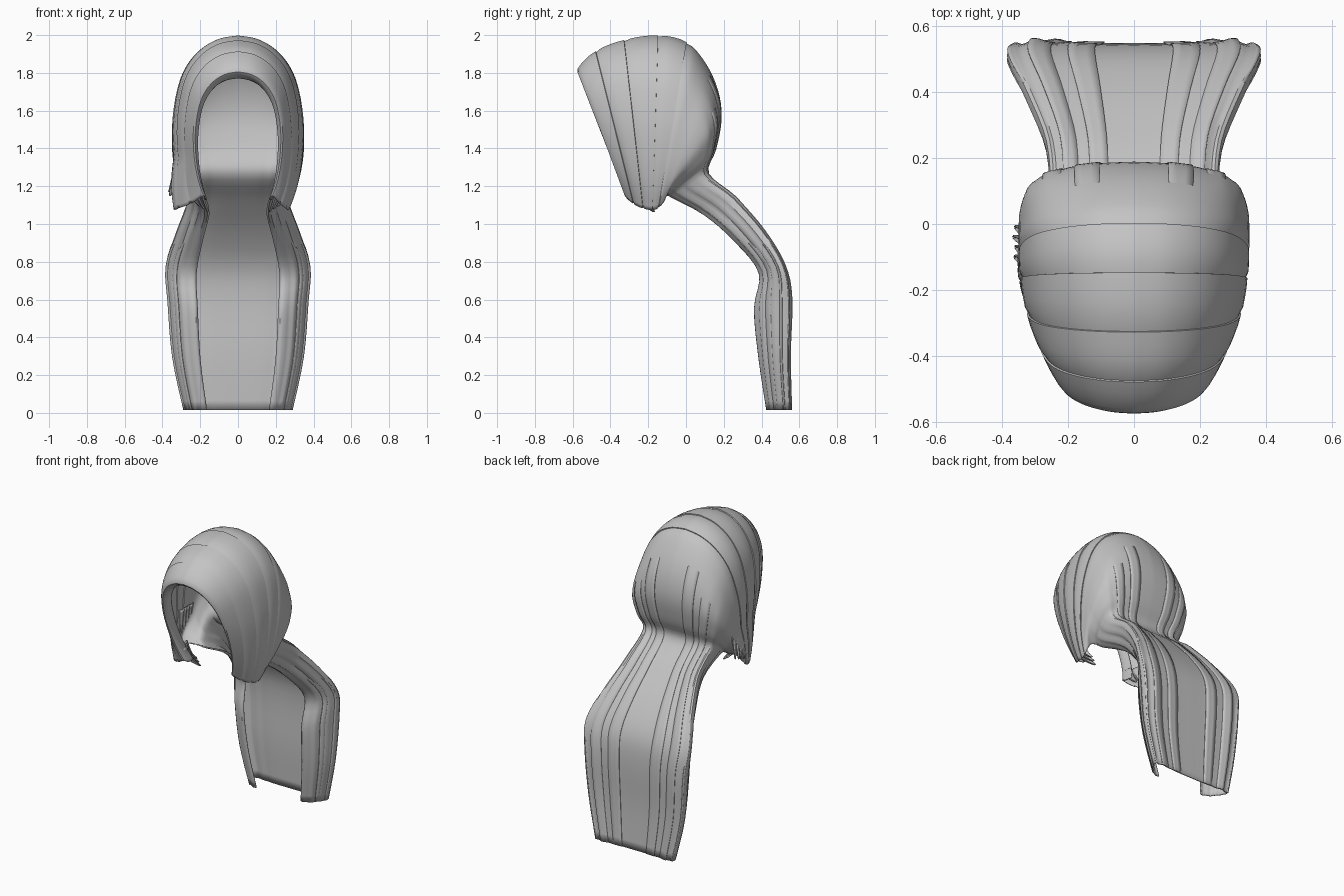
import bpy, bmesh, math, random
from mathutils import Vector

random.seed(4)
cube = bpy.data.objects.get("Cube")
if cube:
    bpy.data.objects.remove(cube)

grey = bpy.data.materials.new("plain_grey")
grey.use_nodes = True
colour = (0.55, 0.55, 0.55, 1)
grey.diffuse_color = colour
grey.node_tree.nodes["Principled BSDF"].inputs["Base Color"].default_value = colour

# Cross sections: back y, z / edge y, z / half width / blend from hood to cape
ROWS = [
    (-.49, 1.775, -.23, 1.13, .225, 0),
    (-.54, 1.785, -.28, 1.13, .215, 0),
    (-.57, 1.82, -.32, 1.15, .235, 0),
    (-.48, 1.91, -.28, 1.11, .28, 0),
    (-.33, 1.97, -.23, 1.085, .32, 0),
    (-.15, 1.995, -.18, 1.075, .34, 0),
    (0, 1.96, -.15, 1.085, .345, 0),
    (.10, 1.85, -.125, 1.11, .345, 0),
    (.165, 1.71, -.115, 1.13, .345, .08),
    (.185, 1.56, -.11, 1.15, .335, .2),
    (.155, 1.40, -.10, 1.155, .30, .35),
    (.115, 1.27, -.08, 1.145, .26, .6),
    (.25, 1.13, .10, 1.05, .265, 1),
    (.40, .96, .26, .91, .325, 1),
    (.51, .78, .39, .74, .38, 1),
    (.54, .60, .365, .55, .37, 1),
    (.535, .30, .39, .28, .345, 1),
    (.545, .015, .43, .015, .285, 1),
]
# Half profiles: width fraction, fraction from back to edge
HOOD = [(0, 0), (.3, .02), (.58, .08), (.8, .18), (.93, .31),
        (1, .5), (.98, .7), (.9, .87), (.78, 1)]
CAPE = [(0, 0), (.3, 0), (.58, -.03), (.83, -.07), (.99, .03),
        (.96, .3), (.86, .6), (.75, .9), (.58, 1)]


def spline(points, steps):
    """Smooth curve through tuples of any length."""
    out = []
    last = len(points) - 1
    for i in range(last):
        a, b = points[max(i - 1, 0)], points[i]
        c, d = points[i + 1], points[min(i + 2, last)]
        for n in range(steps):
            t = n / steps
            out.append(tuple(
                q + .5 * t * (r - p + t * (2 * p - 5 * q + 4 * r - s
                                           + t * (3 * (q - r) + s - p)))
                for p, q, r, s in zip(a, b, c, d)))
    out.append(tuple(points[-1]))
    return out


hood_half, cape_half = spline(HOOD, 4), spline(CAPE, 4)
COLS = len(hood_half)


def surface_point(row, col, side, lift=0):
    """Point on the garment; lift pushes it out from the surface."""
    by, bz, ey, ez, width, k = row
    k = min(max(k, 0), 1)
    hx, hs = hood_half[col]
    cx, cs = cape_half[col]
    x, s = hx + (cx - hx) * k, hs + (cs - hs) * k
    # pleats toward the cape sides, a wider lower edge on the right of the hood
    s += .04 * k * math.sin(col * 1.5) * min(1, max(0, col - 5) / 8)
    if side < 0:
        x += .2 * (1 - k) * max(0, (s - .7) / .3) * min(1, max(0, width - .24) * 12)
    p = Vector((side * width * x, by + (ey - by) * s, bz + (ez - bz) * s))
    if lift:
        inner = Vector((p.x * .6, (by + ey) / 2, (bz + ez) / 2))
        middle = Vector((0, -.12, 1.5)) * (1 - k) + inner * k
        p += (p - middle).normalized() * lift
    return p


def finish(name, bm, thickness):
    bmesh.ops.recalc_face_normals(bm, faces=bm.faces)
    mesh = bpy.data.meshes.new(name)
    bm.to_mesh(mesh)
    bm.free()
    mesh.materials.append(grey)
    obj = bpy.data.objects.new(name, mesh)
    bpy.context.collection.objects.link(obj)
    solid = obj.modifiers.new("thickness", 'SOLIDIFY')
    solid.thickness, solid.offset = thickness, 0
    bpy.ops.object.select_all(action='DESELECT')
    obj.select_set(True)
    bpy.context.view_layer.objects.active = obj
    bpy.ops.object.shade_smooth_by_angle(angle=math.radians(35))


def sheet(name, grid, thickness):
    bm = bmesh.new()
    rows = [[bm.verts.new(p) for p in line] for line in grid]
    for a, b in zip(rows, rows[1:]):
        for i in range(len(a) - 1):
            bm.faces.new((a[i], a[i + 1], b[i + 1], b[i]))
    finish(name, bm, thickness)


# Hood and cape as one lofted sheet, with shallow bands over the front of the hood
STEPS = 4
path = spline(ROWS, STEPS)
both_sides = [(c, -1) for c in range(COLS - 1, 0, -1)] + [(c, 1) for c in range(COLS)]
grid = []
for n, row in enumerate(path):
    grid.append([surface_point(row, c, s) for c, s in both_sides])
    if n % STEPS == 0 and 3 <= n // STEPS <= 6:
        grid.append([surface_point(row, c, s, -.006) for c, s in both_sides])
sheet("hood_and_cape", grid, .008)


def ribbon(name, start, end, col, wide, side, lift):
    """Thin lock following a few columns of the sheet."""
    lines = []
    for n in range(start, end + 1):
        t = (n - start) / (end - start)
        h = lift * min(1, t * 8)
        lines.append([surface_point(path[n], col + d, side, h) for d in range(wide + 1)])
    sheet(name, lines, .004)


# Long locks falling from the crown down the back, and shorter ones on the cape edges
END = len(path) - 1
for side in (-1, 1):
    for i, col in enumerate((4, 9)):
        ribbon("back_lock", (7 + i) * STEPS, END, col, 3, side, .007)
    for col in (14, 18, 23):
        ribbon("cape_lock", 13 * STEPS, END, col, 2, side, .006)


def lock(name, points, width):
    """Pointed lock of a given width along a free path."""
    line = [Vector(p) for p in spline(points, 4)]
    grid = []
    for i, p in enumerate(line):
        w = width * (1 - .85 * i / (len(line) - 1))
        grid.append([p + Vector((0, -w, 0)), p + Vector((.008, 0, 0)), p + Vector((0, w, 0))])
    sheet(name, grid, .006)


# Loose tuft at the lower right of the hood
for i in range(4):
    y = -.12 + .03 * i
    lock("side_tuft", [(-.33, y, 1.38), (-.345, y + .01, 1.27),
                       (-.36 - random.uniform(0, .02), y + .02, 1.15 + .01 * i)], .025)

# Pointed tips at the lower front corners
for side in (-1, 1):
    for i in range(3):
        x = side * (.20 + .025 * i)
        lock("front_tip", [(x, -.3 + .04 * i, 1.22), (x * .93, -.24 + .03 * i, 1.13),
                           (x * .82, -.17 + .01 * i, 1.065 + .015 * i)], .035)
